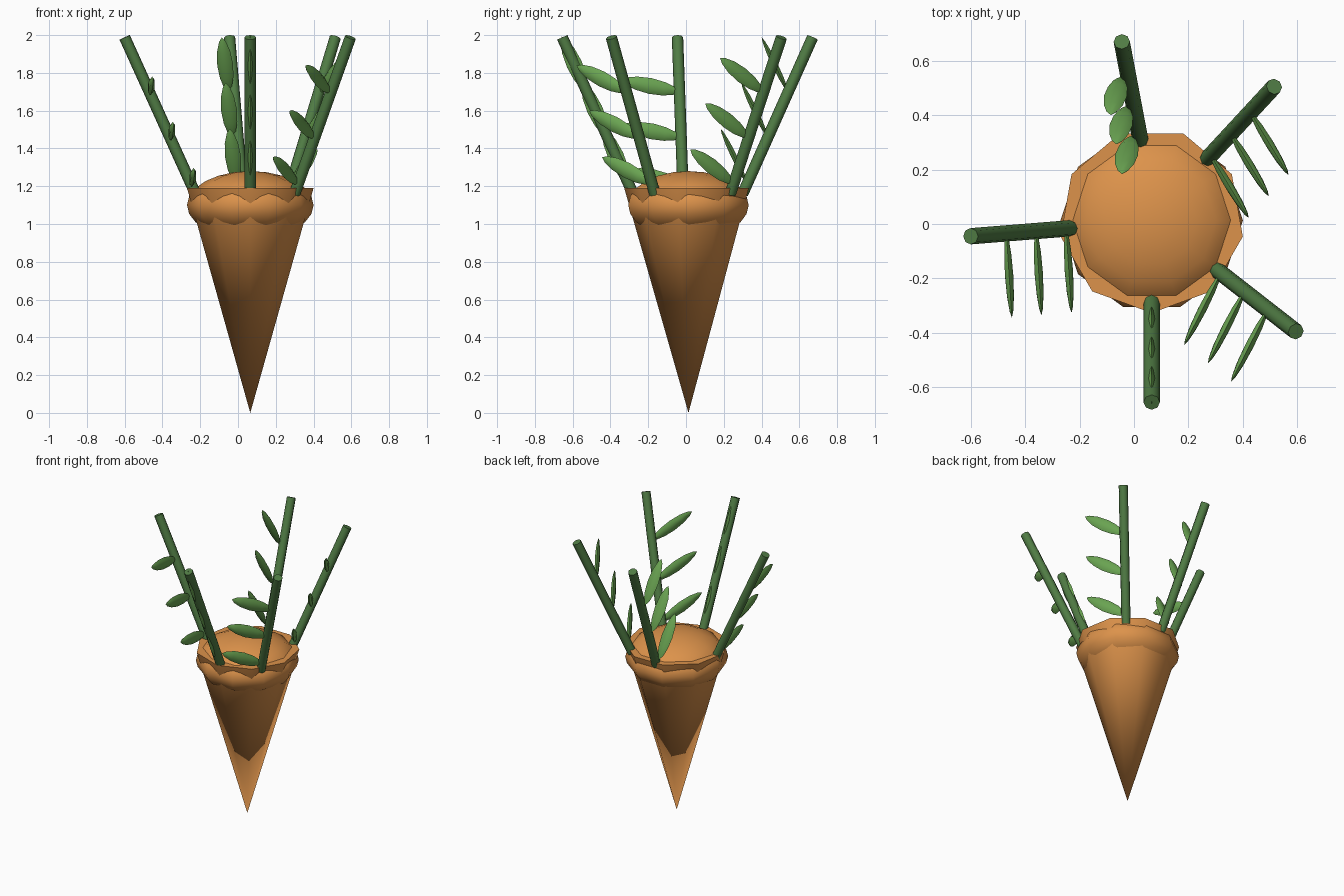
import bpy, bmesh, math
from mathutils import Vector, Matrix

if "Cube" in bpy.data.objects:
    bpy.data.objects.remove(bpy.data.objects["Cube"], do_unlink=True)


def material(name, rgb):
    m = bpy.data.materials.new(name)
    m.use_nodes = True
    m.diffuse_color = (*rgb, 1)
    bsdf = next(n for n in m.node_tree.nodes if n.type == 'BSDF_PRINCIPLED')
    bsdf.inputs["Base Color"].default_value = (*rgb, 1)
    return m


ORANGE = material("carrot_orange", (0.72, 0.29, 0.07))
STEM = material("stem_green", (0.08, 0.20, 0.058))
LEAF = material("leaf_green", (0.144, 0.37, 0.084))


def lathe(name, profile, sides, mat, matrix, phase=0.0, flat=1.0, smooth=45):
    """Spin (radius, height) points round z; zero radius gives a tip."""
    bm = bmesh.new()
    rings = []
    for r, z in profile:
        if r == 0:
            rings.append([bm.verts.new((0, 0, z))])
        else:
            turn = [phase + math.tau * i / sides for i in range(sides)]
            rings.append([bm.verts.new((r * math.cos(a), r * flat * math.sin(a), z)) for a in turn])
    for low, high in zip(rings, rings[1:]):
        for i in range(sides):
            j = (i + 1) % sides
            corners = [low[i % len(low)], low[j % len(low)], high[j % len(high)], high[i % len(high)]]
            bm.faces.new(list(dict.fromkeys(corners)))
    for end in (rings[0], rings[-1]):
        if len(end) > 1:
            bm.faces.new(end)
    bmesh.ops.recalc_face_normals(bm, faces=bm.faces)
    mesh = bpy.data.meshes.new(name)
    bm.to_mesh(mesh)
    bm.free()
    mesh.materials.append(mat)
    ob = bpy.data.objects.new(name, mesh)
    bpy.context.collection.objects.link(ob)
    ob.matrix_world = matrix
    if smooth:
        bpy.ops.object.select_all(action='DESELECT')
        ob.select_set(True)
        bpy.context.view_layer.objects.active = ob
        bpy.ops.object.shade_smooth_by_angle(angle=math.radians(smooth))
    return ob


def frame(base, tip, wide):
    """Matrix with z from base to tip and x near the wide direction."""
    z = (tip - base).normalized()
    x = (wide - z * wide.dot(z)).normalized()
    m = Matrix((x, z.cross(x), z)).transposed().to_4x4()
    m.translation = base
    return m


# Tapered root and the squashed crown bulging through it
centre = Vector((0.065, 0.013, 0))
lathe("root_cone", [(0, 0), (0.34, 1.19)], 9, ORANGE,
      Matrix.Translation(centre), phase=-math.pi / 2)
steps = 12
ball = [(0.335 * math.sin(math.pi * i / steps) if 0 < i < steps else 0,
         1.1 - 0.18 * math.cos(math.pi * i / steps)) for i in range(steps + 1)]
lathe("root_crown", ball, 10, ORANGE, Matrix.Translation(centre))

# Stems: foot, top, leaf vector, direction of the leaf's width
UP, SIDE = Vector((0, 0, 1)), Vector((1, 0, 0))
stems = {
    "right": ((-0.225, -0.015, 1.16), (-0.60, -0.045, 1.988), (0.02, -0.31, 0.065), UP),
    "front": ((0.065, -0.28, 1.16), (0.065, -0.655, 1.988), (0, -0.135, 0.295), UP),
    "front_left": ((0.30, -0.165, 1.16), (0.595, -0.395, 1.988), (-0.135, -0.265, 0.14), UP),
    "back_left": ((0.265, 0.235, 1.16), (0.515, 0.505, 1.988), (0.14, -0.23, 0.18), UP),
    "back": ((0.025, 0.30, 1.16), (-0.045, 0.67, 1.988), (-0.035, -0.14, 0.29), SIDE),
}
leaf_shape = [(0, 0), (0.022, 0.10), (0.036, 0.27), (0.042, 0.5), (0.035, 0.74), (0.018, 0.92), (0, 1)]

for side, (foot, top, reach, wide) in stems.items():
    foot, top, reach = Vector(foot), Vector(top), Vector(reach)
    lathe(side + "_stem", [(0.03, 0), (0.03, (top - foot).length)], 8, STEM,
          frame(foot, top, SIDE), smooth=50)
    # Three pointed leaves spaced up each stem
    for n, t in enumerate((0.065, 0.36, 0.65)):
        base = foot.lerp(top, t)
        if wide is SIDE:
            base = base - SIDE * 0.03
        shape = [(r, h * reach.length) for r, h in leaf_shape]
        lathe(f"{side}_leaf_{n + 1}", shape, 6, LEAF,
              frame(base, base + reach, wide), flat=0.42, smooth=40)
